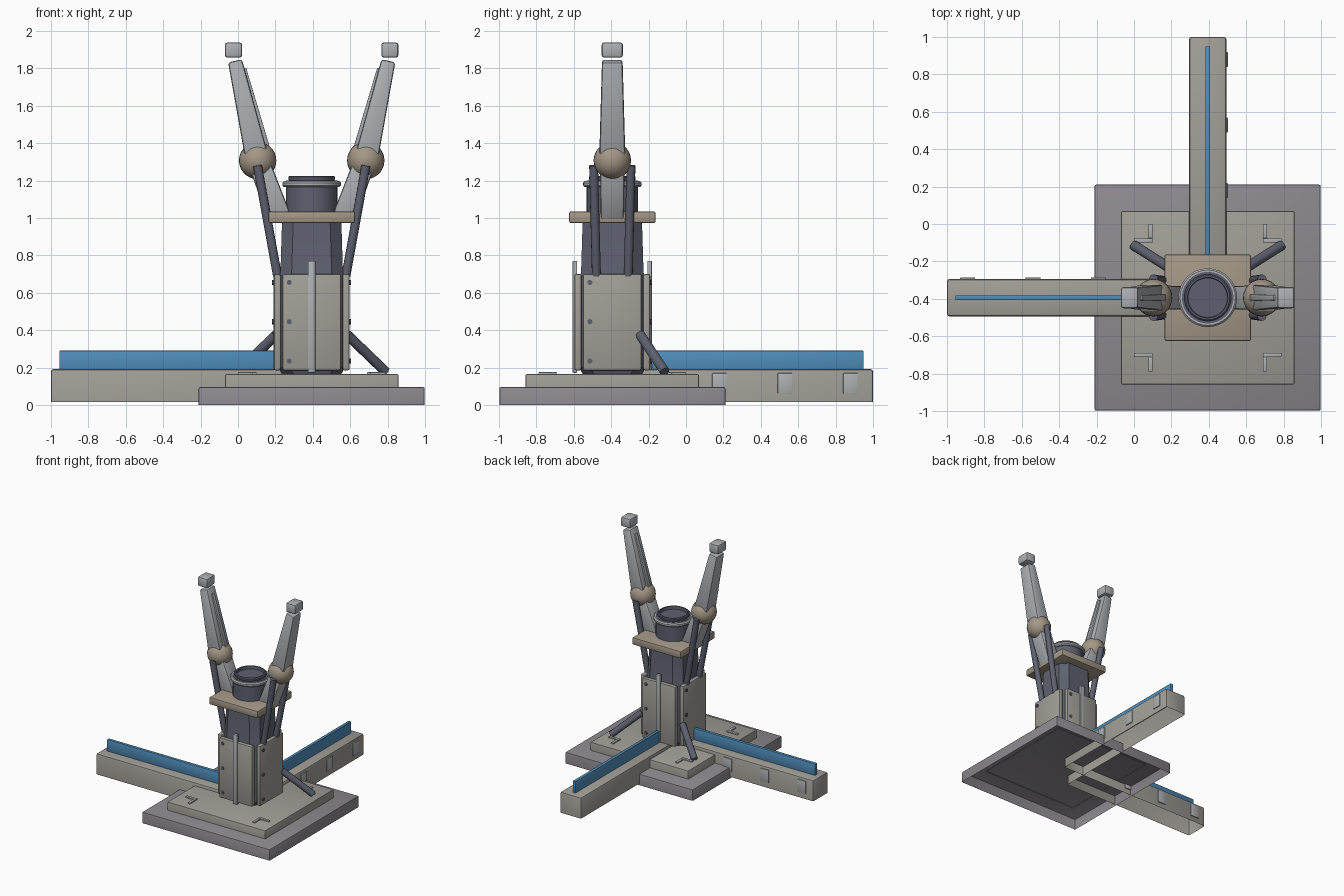
import bpy, bmesh, math
from mathutils import Vector, Matrix

if "Cube" in bpy.data.objects:
    bpy.data.objects.remove(bpy.data.objects["Cube"])

CX, CY = 0.394, -0.394   # column axis


def material(name, r, g, b):
    m = bpy.data.materials.new(name)
    m.diffuse_color = (r, g, b, 1)
    m.use_nodes = True
    m.node_tree.nodes["Principled BSDF"].inputs["Base Color"].default_value = m.diffuse_color
    return m


STONE = material("warm_grey", 0.36, 0.345, 0.31)
SLAB = material("violet_grey", 0.27, 0.255, 0.28)
DARK = material("dark_slate", 0.11, 0.12, 0.16)
TAN = material("tan", 0.37, 0.31, 0.24)
LIGHT = material("light_grey", 0.42, 0.44, 0.46)
BLUE = material("blue", 0.08, 0.27, 0.50)


def finish(bm, name, mat, bevel=0):
    bmesh.ops.recalc_face_normals(bm, faces=bm.faces)
    me = bpy.data.meshes.new(name)
    if bevel:
        bmesh.ops.bevel(bm, geom=[e for e in bm.edges if not e.is_boundary],
                        offset=bevel, segments=2, profile=0.5, affect='EDGES')
    bm.to_mesh(me)
    bm.free()
    for p in me.polygons:
        p.use_smooth = True
    me.set_sharp_from_angle(angle=math.radians(35))
    me.materials.append(mat)
    ob = bpy.data.objects.new(name, me)
    bpy.context.collection.objects.link(ob)
    return ob


def box(name, lo, hi, mat, bevel=0.006, open_bottom=False, turn=0):
    """Box from corner to corner; turn rotates it in quarter turns about the column axis."""
    bm = bmesh.new()
    lo, hi = Vector(lo), Vector(hi)
    bmesh.ops.create_cube(bm, size=1, matrix=Matrix.Translation((lo + hi) / 2) @ Matrix.Diagonal((*(hi - lo), 1)))
    if open_bottom:
        bmesh.ops.delete(bm, geom=[f for f in bm.faces if f.normal.z < -0.9], context='FACES_ONLY')
    axis = Vector((CX, CY, 0))
    bmesh.ops.rotate(bm, verts=bm.verts, cent=axis, matrix=Matrix.Rotation(turn * math.pi / 2, 3, 'Z'))
    return finish(bm, name, mat, bevel)


def rod(name, a, b, r, mat, n=12):
    a, b = Vector(a), Vector(b)
    d = b - a
    bm = bmesh.new()
    m = Matrix.Translation((a + b) / 2) @ d.to_track_quat('Z', 'Y').to_matrix().to_4x4()
    bmesh.ops.create_cone(bm, cap_ends=True, segments=n, radius1=r, radius2=r, depth=d.length, matrix=m)
    return finish(bm, name, mat)


def loft(name, rings, mat, bevel=0):
    """Skin between closed rings of points, capped at both ends."""
    bm = bmesh.new()
    vs = [[bm.verts.new(p) for p in ring] for ring in rings]
    n = len(vs[0])
    for a, b in zip(vs, vs[1:]):
        for i in range(n):
            bm.faces.new((a[i], a[(i + 1) % n], b[(i + 1) % n], b[i]))
    bm.faces.new(vs[0])
    bm.faces.new(vs[-1])
    return finish(bm, name, mat, bevel)


def lathe(name, profile, mat, n=32, closed=True):
    bm = bmesh.new()
    rings = [[bm.verts.new((CX + r * math.cos(t * math.tau / n), CY + r * math.sin(t * math.tau / n), z))
              for t in range(n)] for r, z in profile]
    for k in range(len(rings) if closed else len(rings) - 1):
        a, b = rings[k], rings[(k + 1) % len(rings)]
        for i in range(n):
            bm.faces.new((a[i], a[(i + 1) % n], b[(i + 1) % n], b[i]))
    return finish(bm, name, mat)


# Stepped base, hollow underneath
box("base_slab", (CX - .604, CY - .604, 0), (CX + .604, CY + .604, .095), SLAB, .008, True)
box("base_plinth", (CX - .463, CY - .463, .09), (CX + .463, CY + .463, .165), STONE, .006, True)

# Corner brackets on the plinth, pointing inwards
for sx in (-1, 1):
    for sy in (-1, 1):
        def bracket(x0, x1, y0, y1):
            xs, ys = sorted((CX + sx * x0, CX + sx * x1)), sorted((CY + sy * y0, CY + sy * y1))
            box("corner_bracket", (xs[0], ys[0], .16), (xs[1], ys[1], .175), LIGHT, .003)
        bracket(.295, .395, .295, .317)
        bracket(.295, .317, .317, .395)

# Two ground beams with blue rails and side plates
H = .1
box("left_beam", (-1, CY - H, .015), (CX - .1, CY + H, .192), STONE, .014, True)
box("back_beam", (CX - H, CY + .1, .015), (CX + H, 1, .192), STONE, .014, True)
box("left_rail", (-.955, CY - .013, .185), (CX - .15, CY + .013, .29), BLUE, .003)
box("back_rail", (CX - .013, CY + .15, .185), (CX + .013, .95, .29), BLUE, .003)
for p in (.18, .53, .88):
    box("back_beam_plate", (CX + H - .005, p - .04, .06), (CX + H + .008, p + .04, .17), LIGHT, .004)
    q = -p - .01
    box("left_beam_plate", (q - .04, CY + H - .005, .06), (q + .04, CY + H + .008, .17), LIGHT, .004)


# Chamfered square core
def chamfered(h, z, c=.06):
    k = h - c
    return [(CX + x, CY + y, z) for x, y in
            ((-k, -h), (k, -h), (h, -k), (h, k), (k, h), (-k, h), (-h, k), (-h, -k))]


loft("column_core", [chamfered(.155, .16), chamfered(.178, .2), chamfered(.178, .66),
                     chamfered(.167, .71), chamfered(.158, 1.0)], DARK)

# Armour panels with bolts, strips on front and back
for t in range(4):
    box("armour_panel", (CX - .157, CY - .203, .185), (CX + .157, CY - .165, .70), STONE, .01, turn=t)
    if t % 2 == 0:
        box("panel_strip", (CX - .02, CY - .212, .172), (CX + .02, CY - .188, .77), LIGHT, .004, turn=t)
    rot = Matrix.Rotation(t * math.pi / 2, 3, 'Z')
    for z in (.235, .445, .655):
        c = Vector((CX, CY, 0))
        rod("panel_bolt", c + rot @ Vector((-.12, -.19, z)), c + rot @ Vector((-.12, -.211, z)), .014, DARK, 10)

# Collar and round top
box("collar", (CX - .231, CY - .231, .972), (CX + .231, CY + .231, 1.035), TAN, .01)
rod("turret", (CX, CY, 1.0), (CX, CY, 1.2), .138, DARK, 32)
lathe("turret_rim", [(.125, 1.165), (.148, 1.165), (.157, 1.174), (.157, 1.188), (.148, 1.197), (.125, 1.197)], LIGHT)
lathe("top_ring", [(.105, 1.195), (.118, 1.195), (.125, 1.208), (.125, 1.219), (.118, 1.225), (.108, 1.225)], DARK)


# Raised arms, mirrored left and right
def limb(name, a, b, wa, wb, mat, bevel):
    """Tapered box from a to b; w = half widths (in the xz plane, along y)."""
    a, b = Vector(a), Vector(b)
    y = Vector((0, 1, 0))
    u = y.cross((b - a).normalized())
    return loft(name, [[p + u * w[0] * i + y * w[1] * j for i, j in ((-1, -1), (1, -1), (1, 1), (-1, 1))]
                       for p, w in ((a, wa), (b, wb))], mat, bevel)


for s, side in ((-1, "left"), (1, "right")):
    def P(x, y, z):
        return (CX + s * x, CY + y, z)
    limb(side + "_lower_arm", P(.175, 0, 1.01), P(.28, 0, 1.29), (.062, .062), (.058, .065), LIGHT, .014)
    limb(side + "_upper_arm", P(.29, 0, 1.31), P(.41, 0, 1.84), (.063, .07), (.038, .055), LIGHT, .014)
    limb(side + "_arm_rib", P(.237, 0, 1.38), P(.362, 0, 1.80), (.012, .018), (.012, .014), LIGHT, .003)
    bm = bmesh.new()
    bmesh.ops.create_uvsphere(bm, u_segments=24, v_segments=14, radius=.1, matrix=Matrix.Translation(P(.289, 0, 1.307)))
    finish(bm, side + "_elbow", TAN)
    x = CX + s * .418
    box(side + "_arm_tip", (x - .046, CY - .057, 1.857), (x + .046, CY + .057, 1.938), LIGHT, .014)
    for sy in (-1, 1):
        rod(side + "_arm_strut", P(.183, sy * .085, .69), P(.29, sy * .1, 1.28), .024, DARK)
    # Rear brace down to the plinth
    rod(side + "_rear_brace", P(.19, .15, .375), P(.395, .28, .178), .027, DARK)
